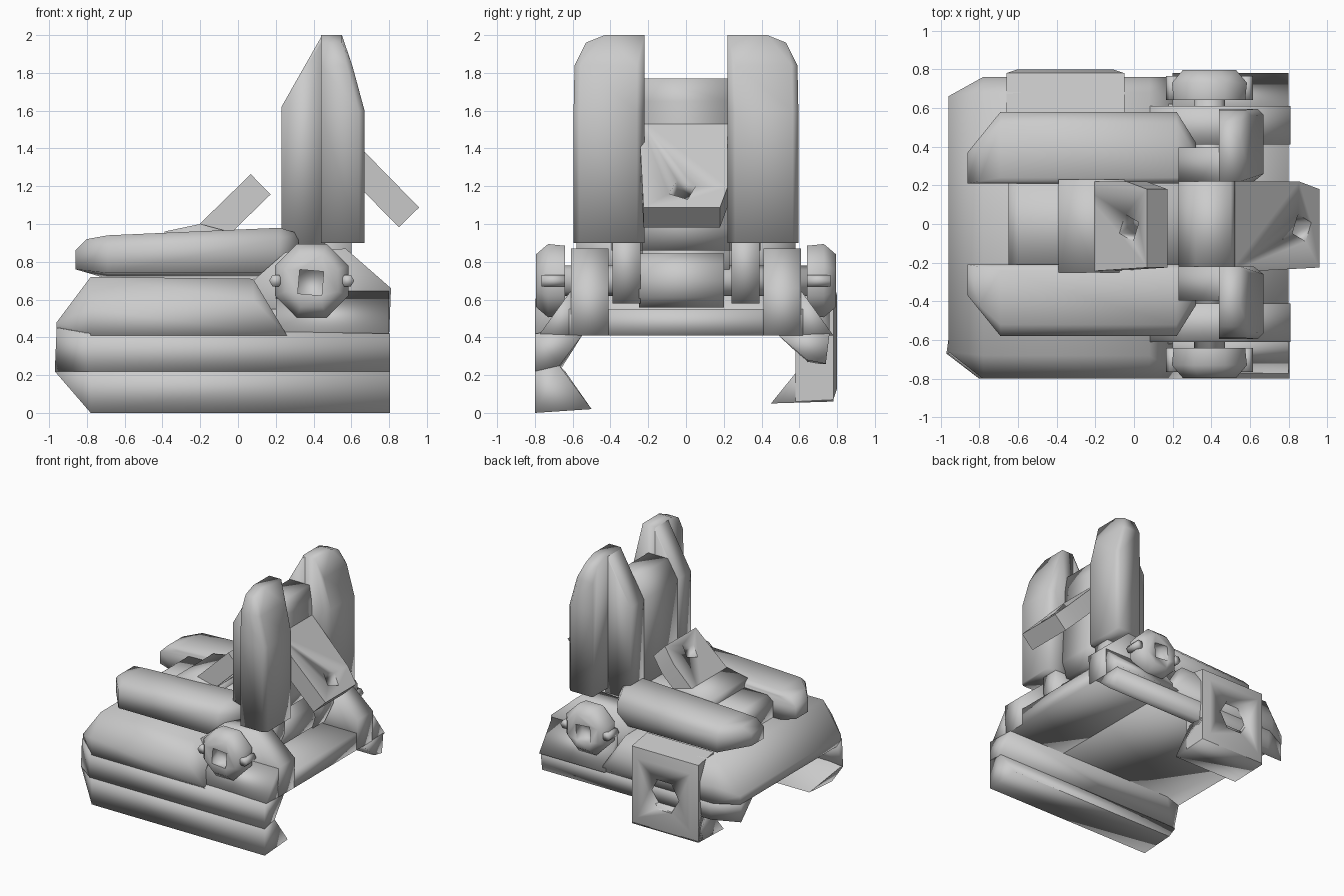
import bpy, bmesh, math
from mathutils import Vector

if "Cube" in bpy.data.objects:
    bpy.data.objects.remove(bpy.data.objects["Cube"])


def finish(name, bm, angle):
    bmesh.ops.recalc_face_normals(bm, faces=bm.faces)
    me = bpy.data.meshes.new(name)
    bm.to_mesh(me)
    bm.free()
    ob = bpy.data.objects.new(name, me)
    bpy.context.collection.objects.link(ob)
    bpy.ops.object.select_all(action='DESELECT')
    ob.select_set(True)
    bpy.context.view_layer.objects.active = ob
    bpy.ops.object.shade_smooth_by_angle(angle=math.radians(angle))
    return ob


def hull(name, pts, angle=92):
    bm = bmesh.new()
    for p in pts:
        bm.verts.new(p)
    r = bmesh.ops.convex_hull(bm, input=bm.verts)
    junk = {g for g in r['geom_interior'] + r['geom_unused'] if isinstance(g, bmesh.types.BMVert)}
    bmesh.ops.delete(bm, geom=list(junk), context='VERTS')
    bmesh.ops.dissolve_limit(bm, angle_limit=0.02, verts=bm.verts, edges=bm.edges)
    return finish(name, bm, angle)


def box(name, x, y, z):
    return hull(name, [(a, b, c) for a in x for b in y for c in z])


def prism(name, prof, y0, y1):
    """Front (x, z) profile swept from y0 to y1."""
    return hull(name, [(x, y, z) for x, z in prof for y in (y0, y1)])


def ngon(cx, cz, r, n, turn=0.0):
    return [(cx + r * math.cos(turn + i * math.tau / n),
             cz + r * math.sin(turn + i * math.tau / n)) for i in range(n)]


def cut(ob, cutter):
    cutter.hide_render = True
    cutter.hide_set(True)
    m = ob.modifiers.new("hole", 'BOOLEAN')
    m.operation = 'DIFFERENCE'
    m.solver = 'EXACT'
    m.object = cutter


# base deck, with its rounded rear end
deck = []
for s in (-1, 1):
    o = 0.80 if s < 0 else 0.76
    deck += [(-0.96, s * 0.66, 0.41), (-0.96, s * 0.66, 0.48), (-0.78, s * o, 0.41),
             (-0.78, s * o, 0.55), (-0.78, s * 0.68, 0.72), (0.26, s * o, 0.41),
             (0.08, s * o, 0.60), (0.08, s * 0.68, 0.71), (0.24, s * 0.6, 0.45)]
hull("base_deck", deck)
box("hinge_floor", (0.05, 0.80), (-0.62, 0.62), (0.41, 0.55))

# long side skirt with inward foot
hull("skirt_upper", [(x, y, z) for x in (-0.80, 0.805)
     for y, z in ((-0.80, 0.22), (-0.67, 0.25), (-0.55, 0.41), (-0.80, 0.42))]
     + [(-0.97, -0.67, 0.22), (-0.96, -0.67, 0.45), (-0.96, -0.6, 0.41)])
hull("skirt_foot", [(x, y, z) for x in (-0.78, 0.805)
     for y, z in ((-0.80, 0.0), (-0.50, 0.02), (-0.67, 0.25), (-0.80, 0.25))]
     + [(-0.97, -0.67, 0.22), (-0.96, -0.64, 0.22)])

# short skirt on the other side
hull("short_skirt", [(x, y, z) for x in (-0.75, 0.80)
     for y, z in ((0.49, 0.41), (0.64, 0.28), (0.74, 0.26), (0.76, 0.42))]
     + [(-0.96, 0.65, 0.26), (-0.96, 0.65, 0.45), (-0.96, 0.5, 0.41)])

# socket block with hexagonal hole and foot
block = hull("socket_block", [(x, 0.58, z) for x in (-0.66, -0.05) for z in (0.06, 0.735)]
             + [(x, 0.78, z) for x in (-0.66, -0.05) for z in (0.07, 0.70)]
             + [(x, 0.80, z) for x in (-0.60, -0.11) for z in (0.13, 0.62)], 50)
cut(block, prism("socket_cutter", ngon(-0.355, 0.37, 0.14, 6), 0.67, 0.95))
hull("socket_foot", [(x, y, z) for x in (-0.66, -0.05)
     for y, z in ((0.45, 0.05), (0.78, 0.06), (0.78, 0.28), (0.62, 0.26))])

# flat panel: two rounded rails and a web between
for s in (-1, 1):
    pts = [(-0.86, s * 0.21, 0.76), (-0.86, s * 0.37, 0.76), (-0.86, s * 0.21, 0.86),
           (-0.86, s * 0.37, 0.86), (-0.80, s * 0.22, 0.92), (-0.80, s * 0.42, 0.92)]
    for x, t, w in ((-0.69, 0.94, 0.58), (0.22, 0.98, 0.58), (0.32, 0.95, 0.42)):
        pts += [(x, s * 0.21, 0.71), (x, s * w, 0.74), (x, s * w, t - 0.06),
                (x, s * (w - 0.06), t), (x, s * 0.24, t), (x, s * 0.21, t - 0.03)]
    hull("flat_panel_rail", pts)
prism("flat_panel_web", [(-0.65, 0.71), (-0.65, 0.85), (-0.60, 0.89),
                         (0.40, 0.92), (0.45, 0.72)], -0.23, 0.23)

# upright panel: rails, narrower stepped back, web
for s in (-1, 1):
    pts = []
    for z, w, f in ((0.90, 0.595, 0.67), (1.60, 0.595, 0.67), (1.84, 0.59, 0.605)):
        pts += [(0.44, s * w, z), (f - 0.03, s * w, z), (f, s * (w - 0.03), z),
                (f, s * 0.26, z), (f - 0.05, s * 0.22, z), (0.44, s * 0.22, z)]
    pts += [(x, s * y, z) for x in (0.44, 0.55) for y, z in ((0.22, 2.0), (0.43, 2.0), (0.53, 1.96))]
    hull("upright_rail", pts)
    prism("upright_back", [(0.23, 0.86), (0.23, 1.62), (0.44, 1.99), (0.46, 1.99), (0.46, 0.86)],
          s * 0.22, s * 0.395)
    # tongue down to the axle
    hull("hinge_tongue", [(x, s * y, z) for y in (0.24, 0.39)
         for x, z in ((0.24, 0.58), (0.52, 0.58), (0.60, 0.75), (0.60, 0.95), (0.24, 0.95))])
prism("upright_web", [(0.23, 0.86), (0.23, 1.62), (0.32, 1.77), (0.50, 1.77),
                      (0.52, 1.65), (0.55, 0.98), (0.50, 0.86)], -0.23, 0.23)


# finger levers with square holes
def lever(name, root, tip, half):
    a, b = Vector((root[0], 0, root[1])), Vector((tip[0], 0, tip[1]))
    d = (b - a).normalized()
    n = Vector((-d.z, 0, d.x))
    y = Vector((0, 1, 0))
    ob = hull(name, [p + s * n * half + y * w for s in (-1, 1)
              for p, w in ((a, -0.25), (a, 0.22), (b, -0.225), (b, 0.18), (b - d * 0.15, 0.22))], 60)
    c = b - d * 0.13 - y * 0.02
    cut(ob, hull(name + "_cutter", [c + k * n * 0.3 + (i * d + j * y) * 0.07
                                   for k in (-1, 1) for i, j in ((1, 0.4), (0.4, -1), (-1, -0.4), (-0.4, 1))]))


lever("upright_lever", (0.44, 1.51), (0.905, 1.035), 0.075)
lever("flat_lever", (-0.26, 0.84), (0.12, 1.21), 0.075)
prism("flat_lever_root", [(-0.39, 0.84), (-0.39, 0.96), (-0.2, 1.0), (-0.05, 0.96), (0.0, 0.84)], -0.25, 0.23)

# hinge cheeks, knobs and studs
for s in (-1, 1):
    prism("hinge_cheek", [(0.08, 0.42), (0.08, 0.70), (0.25, 0.85), (0.57, 0.87),
                          (0.81, 0.66), (0.80, 0.41)], s * 0.41, s * 0.61)
    hull("cheek_flare", [(x, s * y, z) for x in (0.2, 0.80)
         for y, z in ((0.58, 0.41), (0.78, 0.41), (0.60, 0.66))])
    rings = ((0.64, 0.20), (0.73, 0.21), (0.795, 0.15))
    knob = hull("knob", [(x, s * y, z) for y, r in rings
                         for x, z in ngon(0.39, 0.70, r, 8, math.pi / 8)], 60)
    cut(knob, prism("knob_cutter", ngon(0.385, 0.69, 0.09, 4, 0.7), s * 0.72, s * 0.95))
    for x in (0.20, 0.58):
        prism("knob_stud", ngon(x, 0.70, 0.035, 6), s * 0.64, s * 0.765)

# axle and spring barrel
prism("axle", ngon(0.39, 0.70, 0.08, 8), -0.66, 0.66)
prism("spring_barrel", ngon(0.42, 0.70, 0.15, 10), -0.25, 0.20)
